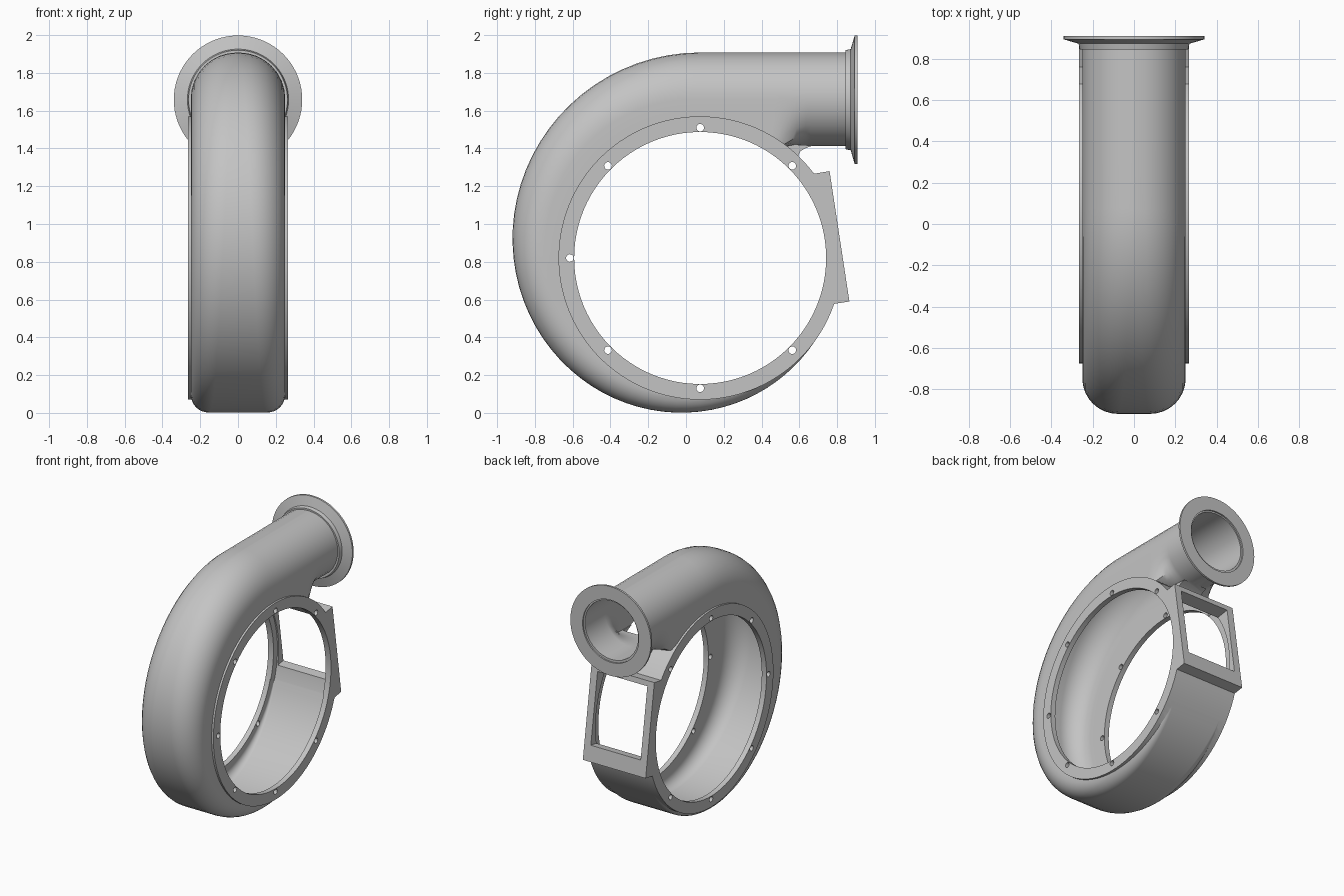
import bpy, bmesh
from math import sin, cos, pi, sqrt, radians
from mathutils import Vector

cube = bpy.data.objects.get("Cube")
if cube:
    bpy.data.objects.remove(cube, do_unlink=True)

metal = bpy.data.materials.new("cast_grey")
metal.use_nodes = True
GREY = (0.55, 0.55, 0.55, 1)
metal.diffuse_color = GREY
metal.node_tree.nodes["Principled BSDF"].inputs["Base Color"].default_value = GREY

CY, CZ = 0.075, 0.82            # centre of the wheel opening
RING, BORE, SIDE = 0.75, 0.667, 0.265
WALL = 0.025
PIPE_R, PIPE_Z = 0.25, 1.658


def make(name, rings, closed=False):
    """Skin a list of equal point loops; cap the ends unless closed."""
    bm = bmesh.new()
    loops = [[bm.verts.new(p) for p in ring] for ring in rings]
    n = len(loops[0])
    pairs = list(zip(loops, loops[1:]))
    if closed:
        pairs.append((loops[-1], loops[0]))
    else:
        bm.faces.new(loops[0])
        bm.faces.new(loops[-1])
    for a, b in pairs:
        for i in range(n):
            j = (i + 1) % n
            bm.faces.new((a[i], a[j], b[j], b[i]))
    bmesh.ops.recalc_face_normals(bm, faces=bm.faces)
    mesh = bpy.data.meshes.new(name)
    bm.to_mesh(mesh)
    bm.free()
    mesh.materials.append(metal)
    obj = bpy.data.objects.new(name, mesh)
    bpy.context.collection.objects.link(obj)
    return obj


def prism(name, outline, half):
    return make(name, [[(x, y, z) for y, z in outline] for x in (-half, half)])


def arc(radius, start, end, steps, cy=CY, cz=CZ):
    angles = [radians(start + (end - start) * i / steps) for i in range(steps + 1)]
    return [(cy + radius * cos(a), cz + radius * sin(a)) for a in angles]


def disc(name, radius, half, cy=CY, cz=CZ, steps=96):
    return prism(name, arc(radius, 0, 360, steps, cy, cz)[:-1], half)


def section(u, round_out, inset):
    """Volute section as (x, radius): rounded crown, deep flat or round base."""
    w = PIPE_R - inset
    crown = 0.745 + 0.343 * u * u * (3 - 2 * u) - inset
    c = 0.03 + 0.215 * u - inset
    mid = crown - c
    root = 0.585 + inset
    pts = []
    for side, first in ((1, 0), (-1, 90)):
        for i in range(9):
            a = radians(first + 90 * i / 8)
            pts.append((side * (w - c) + c * cos(a), mid + c * sin(a)))
    for i in range(1, 16):
        a = pi + pi * i / 16
        bx = w * max(-1, min(1, sqrt(2) * cos(a)))
        br = mid + (mid - root) * max(-1, sqrt(2) * sin(a))
        rx, rr = w * cos(a), mid + w * sin(a)
        pts.append((bx + (rx - bx) * round_out, br + (rr - br) * round_out))
    return pts


def volute(name, inset, pipe_end):
    rings = []
    steps = 56
    for i in range(steps + 1):
        u = i / steps
        t = radians(18 + 252 * u)
        rings.append([(x, CY + r * cos(t), CZ - r * sin(t))
                      for x, r in section(u, 0, inset)])
    # straight outlet that turns from deep section to round pipe
    stations = [(0.46, 0)] + [(0.46 + 0.2 * i / 8, (i / 8) ** 2 * (3 - i / 4))
                              for i in range(1, 9)] + [(pipe_end, 1)]
    for y, s in stations:
        rings.append([(x, y, CZ + r) for x, r in section(1, s, inset)])
    return make(name, rings)


def apply_modifier(obj, mod):
    bpy.context.view_layer.objects.active = obj
    bpy.ops.object.modifier_apply(modifier=mod.name)


def combine(obj, other, operation):
    mod = obj.modifiers.new("combine", 'BOOLEAN')
    mod.operation, mod.solver, mod.object = operation, 'EXACT', other
    apply_modifier(obj, mod)
    bpy.data.objects.remove(other, do_unlink=True)


def finish(obj):
    bpy.ops.object.select_all(action='DESELECT')
    obj.select_set(True)
    bpy.context.view_layer.objects.active = obj
    bpy.ops.object.shade_smooth_by_angle(angle=radians(30))
    mod = obj.modifiers.new("even_shading", 'WEIGHTED_NORMAL')
    mod.keep_sharp = True


# Solid casing: spiral body, side rings with the port frame, tongue fillet
casing = volute("volute_casing", 0, 0.897)
low, high = Vector((0.865, 0.59)), Vector((0.76, 1.28))
outline = arc(RING, 36.5, 341.1, 90) + [tuple(low), tuple(high)]
combine(casing, prism("ring_and_frame", outline, SIDE), 'UNION')
fillet = [(0.5, 1.425), (0.67, 1.415), (0.63, 1.4), (0.605, 1.385),
          (0.595, 1.365), (0.6, 1.33), (0.5, 1.33)]
combine(casing, prism("tongue_fillet", fillet, 0.1), 'UNION')

# Hollow interior and the round side openings
combine(casing, volute("flow_cavity", WALL, 1.0), 'DIFFERENCE')
combine(casing, disc("wheel_cavity", 0.715, 0.22), 'DIFFERENCE')
combine(casing, disc("side_opening", BORE, 0.5), 'DIFFERENCE')

# Rectangular window through the port frame
up = (high - low).normalized()
inward = Vector((-up.y, up.x))
a, b = low + up * 0.12, high - up * 0.04
window = [a - inward * 0.1, b - inward * 0.1, b + inward * 0.25, a + inward * 0.25]
combine(casing, prism("port_window", window, 0.21), 'DIFFERENCE')

# Bolt holes around the side rings
for k in range(1, 8):
    t = k * pi / 4
    hole = disc("bolt_hole", 0.02, 0.5, CY + 0.69 * cos(t), CZ + 0.69 * sin(t), 20)
    combine(casing, hole, 'DIFFERENCE')
finish(casing)

# Tapered outlet flange with a small collar
profile = [(0.845, 0.237), (0.845, 0.262), (0.872, 0.268),
           (0.893, 0.34), (0.908, 0.34), (0.908, 0.237)]
turns = [2 * pi * i / 72 for i in range(72)]
flange = make("outlet_flange", [[(r * cos(t), y, PIPE_Z + r * sin(t)) for y, r in profile]
                                for t in turns], closed=True)
finish(flange)
